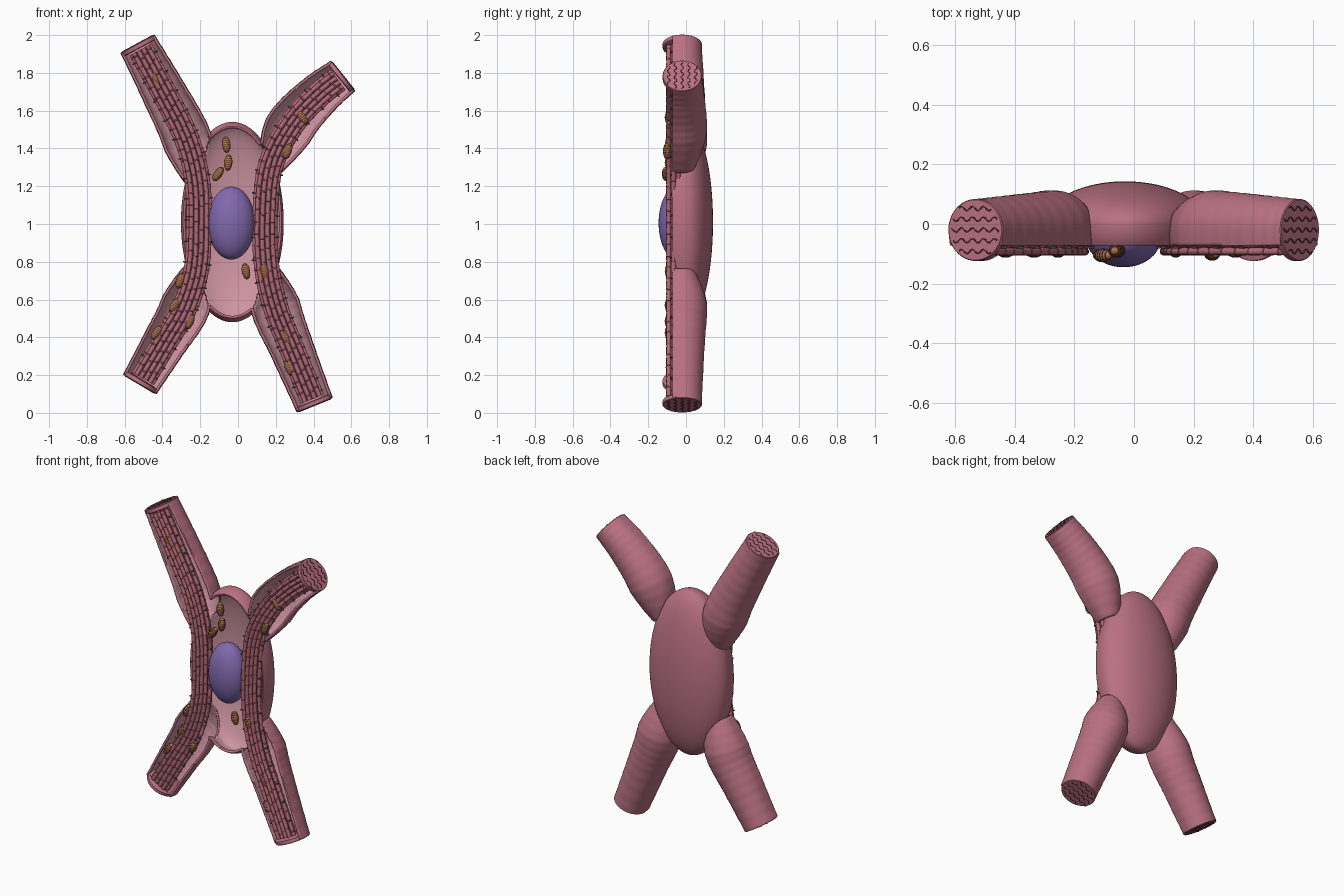
import bpy, bmesh, math
from mathutils import Vector, Matrix

if "Cube" in bpy.data.objects:
    bpy.data.objects.remove(bpy.data.objects["Cube"])


def mat(name, c):
    m = bpy.data.materials.new(name)
    m.diffuse_color = (*c, 1)
    m.use_nodes = True
    m.node_tree.nodes["Principled BSDF"].inputs["Base Color"].default_value = m.diffuse_color
    return m


WALL = mat("membrane pink", (0.49, 0.165, 0.225))
LINING = mat("lining pale pink", (0.62, 0.30, 0.36))
FIBRE = mat("fibre rose", (0.45, 0.14, 0.18))
BAND = mat("band dark rose", (0.36, 0.10, 0.14))
TUBULE = mat("tubule slate", (0.09, 0.09, 0.14))
NUCLEUS = mat("nucleus purple", (0.22, 0.14, 0.42))
MITO = mat("mitochondria orange", (0.40, 0.17, 0.07))
FOLD = mat("fold dark brown", (0.10, 0.035, 0.02))
WAVE = mat("wave maroon", (0.13, 0.035, 0.05))
Y = Vector((0, 1, 0))


def finish(name, bm, mats, angle=40):
    me = bpy.data.meshes.new(name)
    bm.to_mesh(me)
    bm.free()
    for m in mats:
        me.materials.append(m)
    ob = bpy.data.objects.new(name, me)
    bpy.context.collection.objects.link(ob)
    bpy.ops.object.select_all(action='DESELECT')
    ob.select_set(True)
    bpy.context.view_layer.objects.active = ob
    bpy.ops.object.shade_smooth_by_angle(angle=math.radians(angle))
    return ob


def spline(pts, n):
    """Catmull-Rom samples through the points."""
    p = [Vector(q) for q in pts]
    p = [2 * p[0] - p[1]] + p + [2 * p[-1] - p[-2]]
    out = []
    for i in range(1, len(p) - 2):
        a, b, c, d = p[i - 1:i + 3]
        for k in range(n):
            t = k / n
            out.append(0.5 * (2 * b + (c - a) * t + (2 * a - 5 * b + 4 * c - d) * t * t
                              + (3 * b - a - 3 * c + d) * t ** 3))
    return out + [p[-2]]


def length(path):
    return sum((b - a).length for a, b in zip(path, path[1:]))


def resample(path, s_list):
    """Points and tangents at the given arc lengths."""
    acc = [0]
    for a, b in zip(path, path[1:]):
        acc.append(acc[-1] + (b - a).length)
    res, j = [], 0
    for s in s_list:
        while j < len(path) - 2 and acc[j + 1] < s:
            j += 1
        d = path[j + 1] - path[j]
        res.append((path[j] + d * ((s - acc[j]) / d.length), d.normalized()))
    return res


def sweep(bm, path, radii, sides, ref=Y, idx=None, trough=False):
    """Tube along a path in the plane normal to ref; trough = steep front sides, open far end."""
    rings, faces = [], []
    for i, p in enumerate(path):
        t = (path[min(i + 1, len(path) - 1)] - path[max(i - 1, 0)]).normalized()
        n = t.cross(ref).normalized()
        ring = []
        for k in range(sides):
            a = 2 * math.pi * (k + .5) / sides
            c, s = math.cos(a), math.sin(a)
            if trough and s < 0:
                c = math.copysign(abs(c) ** .3, c)
            ring.append(bm.verts.new(p + radii[i] * (n * c + ref * s)))
        rings.append(ring)
    for i, (r, q) in enumerate(zip(rings, rings[1:])):
        for k in range(sides):
            f = bm.faces.new((r[k], q[k], q[(k + 1) % sides], r[(k + 1) % sides]))
            f.material_index = idx[i] if idx else 0
            faces.append(f)
    faces.append(bm.faces.new(rings[0]))
    if not trough:
        faces.append(bm.faces.new(rings[-1][::-1]))
    bmesh.ops.recalc_face_normals(bm, faces=faces)
    return faces


def ellipsoid(bm, loc, radii, rot=0, u=32, v=20):
    m = Matrix.Translation(loc) @ Matrix.Rotation(rot, 4, 'Y') @ Matrix.Diagonal((*radii, 1))
    bmesh.ops.create_uvsphere(bm, u_segments=u, v_segments=v, radius=1, matrix=m)


# Centre lines of the two fibre tracts, each running from an upper tip to a lower tip
CY = -0.02
tracts = {
    "left": [(-.53, 1.95), (-.40, 1.71), (-.275, 1.46), (-.215, 1.23), (-.207, 1.0),
             (-.22, .76), (-.285, .55), (-.39, .37), (-.518, .155)],
    "right": [(.553, 1.782), (.42, 1.675), (.28, 1.52), (.17, 1.30), (.142, 1.0),
              (.155, .75), (.205, .54), (.285, .34), (.405, .045)],
}
tracts = {k: [Vector((x, CY, z)) for x, z in v] for k, v in tracts.items()}
branches, tubes = {}, {}
for side, p in tracts.items():
    branches["upper_" + side] = p[:4]
    branches["lower_" + side] = p[:4:-1]
for bname, p in branches.items():
    path = spline(p, 22)
    n = len(path) - 1
    rad = []
    for i in range(n + 1):
        s = i / n
        r = .103 + .029 * min(1, s / .65) - .065 * max(0, (s - .7) / .3) ** 1.5
        rad.append(r + .0006 * math.sin(i * 1.1))
    tubes[bname] = (path, rad)

# Cell wall: body and branches, with the hidden overlaps removed
BC, BR = Vector((-.03, 0, 1.01)), Vector((.272, .143, .53))


def in_body(v):
    d = v - BC
    side = (d.x / BR.x) ** 2 + (d.z / BR.z) ** 2
    depth = max(0, 1 - (d.y / BR.y) ** 2)
    return side < (depth if d.y > 0 else depth ** .3)


def in_tube(v):
    w = v.copy()
    if w.y < CY:
        w.y = CY + (w.y - CY) * .4
    for path, rad in tubes.values():
        i = min(range(len(path)), key=lambda k: (path[k] - w).length_squared)
        if (path[i] - w).length < rad[i] and 0 < i < len(path) - 1:
            return True
    return False


def wall_piece(name, bm, hidden):
    flag = {v: hidden(v.co) for v in bm.verts}
    bmesh.ops.delete(bm, geom=[f for f in bm.faces if all(flag[v] for v in f.verts)], context='FACES')
    bmesh.ops.bisect_plane(bm, geom=bm.verts[:] + bm.edges[:] + bm.faces[:],
                           plane_co=(0, -.072, 0), plane_no=(0, -1, 0), clear_outer=True)
    ob = finish(name, bm, [WALL, LINING])
    m = ob.modifiers.new("thickness", 'SOLIDIFY')
    m.thickness, m.offset, m.material_offset = .014, -1, 1
    m.material_offset_rim = 0
    bpy.ops.object.modifier_apply(modifier=m.name)


bm = bmesh.new()
ellipsoid(bm, BC, BR, 0, 120, 96)
for v in bm.verts:  # steepen the front half so the opening stays wide
    d = v.co - BC
    if d.y < 0:
        f = max(.05, 1 - (d.y / BR.y) ** 2) ** -.35
        v.co = BC + Vector((d.x * f, d.y, d.z * f))
wall_piece("body_wall", bm, in_tube)
for bname, (path, rad) in tubes.items():
    bm = bmesh.new()
    sweep(bm, path, rad, 64, trough=True)
    wall_piece(bname + "_wall", bm, in_body)

# End discs with wavy ridges
for bname, (path, rad) in tubes.items():
    t = (path[0] - path[1]).normalized()
    c, n = path[0], t.cross(Y)
    bm = bmesh.new()
    sweep(bm, [c - t * .022, c - t * .018, c + t * .002, c + t * .005],
          [.098, .104, .104, .101], 40)
    finish(bname + "_end_disc", bm, [WALL])
    bm = bmesh.new()
    for k in range(-2, 3):
        h = k * .036
        w = math.sqrt(.097 ** 2 - h * h) * .93
        line = [c + t * .005 + n * (w * s / 20) + Y * (h + .007 * math.sin(w * s / 20 * 150))
                for s in range(-20, 21)]
        sweep(bm, line, [.003] * 41, 6, t)
    finish(bname + "_end_waves", bm, [WAVE])

# Fibre bundles: banded strands with tubules between them
rows = [(-.092, 4), (-.066, 5), (-.04, 4)]
PITCH = .0275
for side, p in tracts.items():
    base = spline(p, 14)
    total = length(base)
    bm, tb = bmesh.new(), bmesh.new()
    for y, count in rows:
        for k in range(count):
            off = (k - (count - 1) / 2) * PITCH
            ss, rr, idx = [.03], [.0125], []
            s = .05 + .013 * ((k * 2) % 3)
            while s < total - .04:
                for d, r, m in ((-.004, .0125, 0), (-.003, .0142, 1), (.003, .0142, 1), (.004, .0125, 1)):
                    ss.append(s + d)
                    rr.append(r)
                    idx.append(m)
                s += .062
            ss.append(total - .03)
            rr.append(.0125)
            idx.append(0)
            path = [q + t.cross(Y) * off + Y * (y - CY) for q, t in resample(base, ss)]
            sweep(bm, path, rr, 10, Y, idx)
            # thin lengthwise tubule beside each front strand
            if y == rows[0][0] and k < count - 1:
                s2 = [.04 + (total - .08) * i / 50 for i in range(51)]
                line = [q + t.cross(Y) * (off + PITCH / 2) + Y * (y + .004 - CY)
                        for q, t in resample(base, s2)]
                sweep(tb, line, [.0025] * 51, 6)
    # crosswise tubules
    s2 = [.08 + i * .115 for i in range(int((total - .1) / .115) + 1)]
    for q, t in resample(base, s2):
        n = t.cross(Y)
        sweep(tb, [q + n * a + Y * -.058 for a in (-.076, -.072, .072, .076)],
              [.003, .0045, .0045, .003], 6)
    finish(side + "_fibre_bundle", bm, [FIBRE, BAND])
    finish(side + "_tubules", tb, [TUBULE])

# Nucleus
bm = bmesh.new()
ellipsoid(bm, (-.035, -.048, 1.005), (.125, .097, .193), 0, 40, 28)
finish("nucleus", bm, [NUCLEUS])

# Mitochondria: x, y, z, lean in degrees
spots = [(-.062, -.09, 1.42, -5), (-.052, -.09, 1.325, 5), (-.105, -.105, 1.265, 35), (.042, -.09, .75, -10),
         (.262, -.1, 1.385, 20), (.34, -.09, 1.565, -35), (-.335, -.09, .57, 35), (-.43, -.09, .425, 35),
         (-.255, -.09, .485, 20), (-.44, -.085, 1.77, -25), (.27, -.085, .24, -20), (.255, -.085, .40, -20),
         (.14, -.09, .75, -10), (-.305, -.08, .70, 20)]
bm = bmesh.new()
for x, y, z, lean in spots:
    a, loc = math.radians(lean), Vector((x, y, z))
    ellipsoid(bm, loc, (.022, .022, .044), a, 16, 12)
    axis = Vector((math.sin(a), 0, math.cos(a)))
    for k in range(-3, 4):
        h = k * .011
        r = .0225 * math.sqrt(1 - (h / .044) ** 2) + .0006
        for f in sweep(bm, [loc + axis * (h - .0016), loc + axis * (h + .0016)], [r, r], 16):
            f.material_index = 1
finish("mitochondria", bm, [MITO, FOLD])
